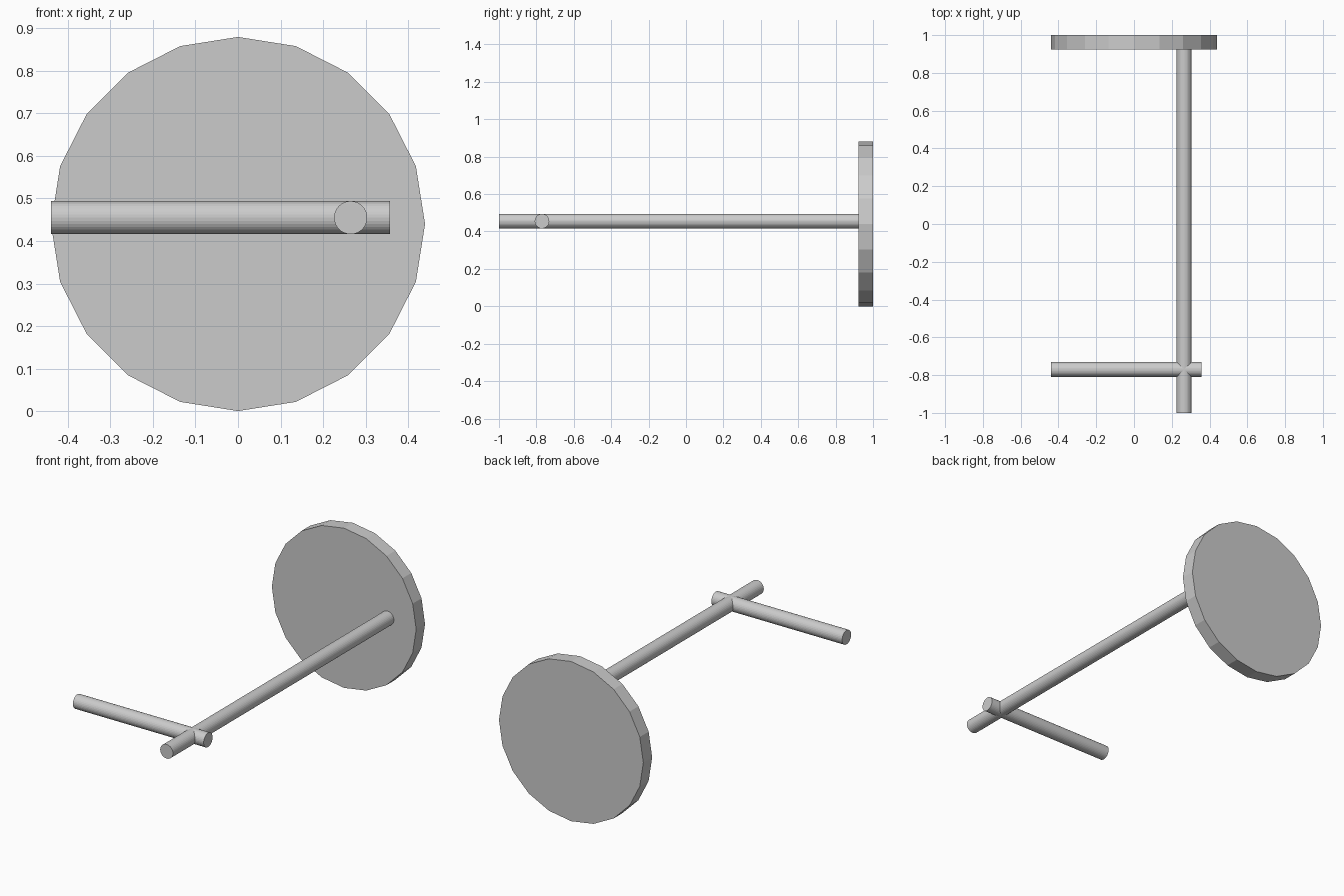
import bpy
from math import pi

if "Cube" in bpy.data.objects:
    bpy.data.objects.remove(bpy.data.objects["Cube"])


def cylinder(name, sides, radius, start, end, axis):
    """Flat-shaded cylinder between two points along the x or y axis."""
    mid = [(a + b) / 2 for a, b in zip(start, end)]
    length = sum(abs(b - a) for a, b in zip(start, end))
    rot = (0, pi / 2, 0) if axis == "x" else (pi / 2, 0, 0)
    bpy.ops.mesh.primitive_cylinder_add(vertices=sides, radius=radius, depth=length,
                                        location=mid, rotation=rot)
    obj = bpy.context.object
    obj.name = name
    return obj


ROD_R = 0.039
ROD_X, ROD_Z, BAR_Y = 0.265, 0.455, -0.77

# Upright disc at the back
cylinder("end_disc", 20, 0.44, (0, 0.923, 0.44), (0, 1.0, 0.44), "y")

# Long off-centre shaft running forward from the disc
cylinder("shaft", 32, ROD_R, (ROD_X, -1.0, ROD_Z), (ROD_X, 0.94, ROD_Z), "y")

# Crossbar passing through the shaft near its front end
cylinder("crossbar", 32, ROD_R, (-0.44, BAR_Y, ROD_Z), (0.357, BAR_Y, ROD_Z), "x")
